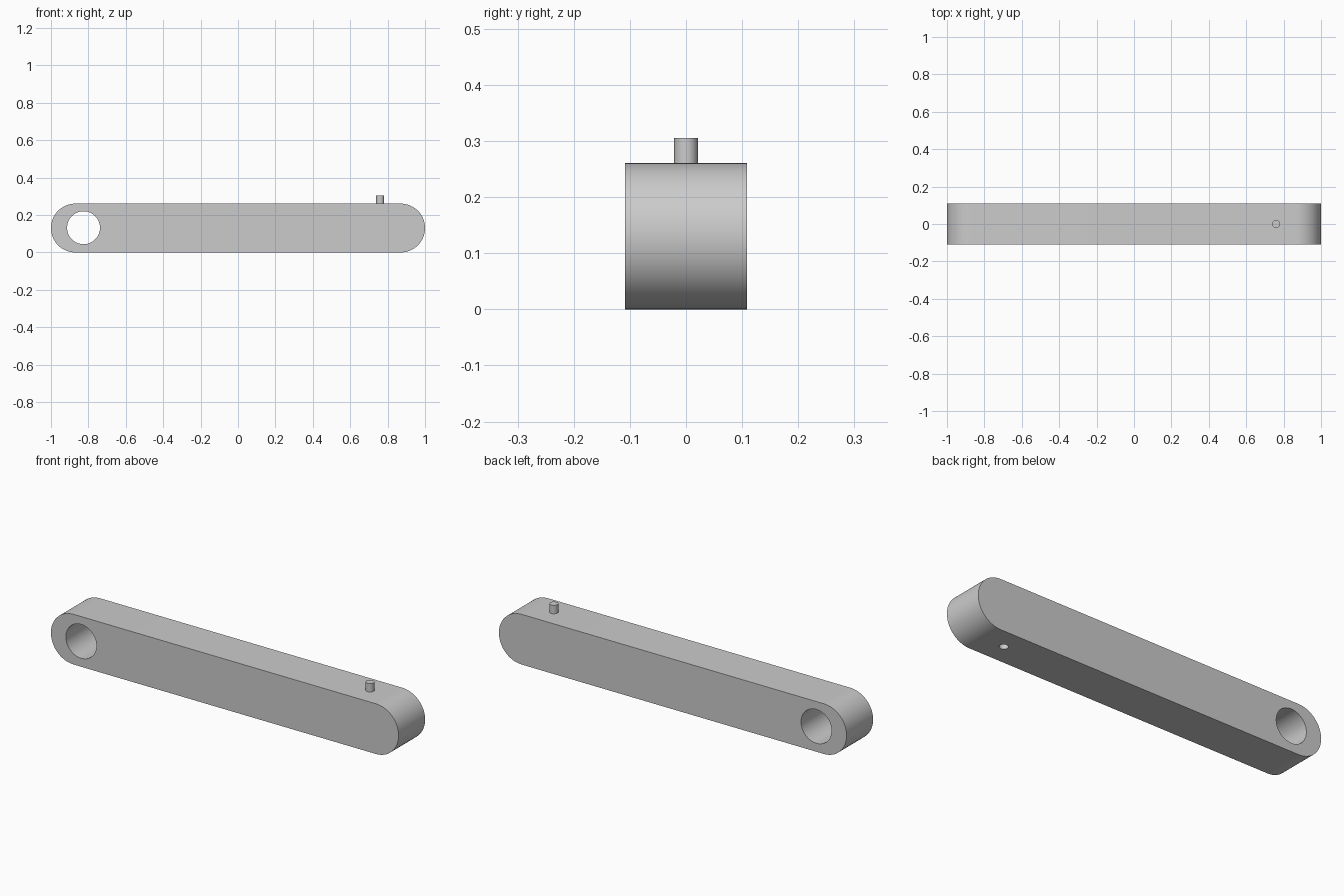
import bpy, bmesh, math

if "Cube" in bpy.data.objects:
    bpy.data.objects.remove(bpy.data.objects["Cube"])

HALF_DEPTH = 0.109
R = 0.1305            # rounded end radius, half the bar height
PEG_X, PEG_R = 0.76, 0.021

grey = bpy.data.materials.new("plain grey")
grey.diffuse_color = (0.6, 0.6, 0.6, 1)
grey.use_nodes = True
grey.node_tree.nodes["Principled BSDF"].inputs["Base Color"].default_value = grey.diffuse_color


def cylinder(name, radius, depth, location, rotation=(0, 0, 0), segments=64):
    bpy.ops.mesh.primitive_cylinder_add(vertices=segments, radius=radius, depth=depth,
                                        location=location, rotation=rotation)
    obj = bpy.context.object
    obj.name = name
    obj.data.materials.append(grey)
    return obj


def smooth(obj):
    bpy.ops.object.select_all(action='DESELECT')
    obj.select_set(True)
    bpy.context.view_layer.objects.active = obj
    bpy.ops.object.shade_smooth_by_angle(angle=math.radians(30))


# Bar: stadium profile extruded along y
bm = bmesh.new()
profile = []
for side in (1, -1):
    for i in range(41):
        a = -math.pi / 2 + math.pi * i / 40
        profile.append(bm.verts.new((side * (1 - R + R * math.cos(a)), -HALF_DEPTH,
                                     R + side * R * math.sin(a))))
face = bm.faces.new(profile)
extruded = bmesh.ops.extrude_face_region(bm, geom=[face])["geom"]
bmesh.ops.translate(bm, vec=(0, 2 * HALF_DEPTH, 0),
                    verts=[v for v in extruded if isinstance(v, bmesh.types.BMVert)])
bmesh.ops.recalc_face_normals(bm, faces=bm.faces)
mesh = bpy.data.meshes.new("bar")
bm.to_mesh(mesh)
bm.free()
mesh.materials.append(grey)
bar = bpy.data.objects.new("bar", mesh)
bpy.context.collection.objects.link(bar)

# Pivot hole through the left end, and a small socket under the peg
cutters = [
    cylinder("pivot_hole_cutter", 0.088, 0.4, (-0.826, 0, 0.132), (math.pi / 2, 0, 0)),
    cylinder("socket_cutter", PEG_R, 0.1, (PEG_X, 0, 0), segments=32),
]
for cutter in cutters:
    mod = bar.modifiers.new(cutter.name, 'BOOLEAN')
    mod.operation = 'DIFFERENCE'
    mod.solver = 'EXACT'
    mod.object = cutter
    bpy.ops.object.select_all(action='DESELECT')
    bar.select_set(True)
    bpy.context.view_layer.objects.active = bar
    bpy.ops.object.modifier_apply(modifier=mod.name)
    bpy.data.objects.remove(cutter, do_unlink=True)
smooth(bar)

# Peg standing on the top face
PEG_BOTTOM, PEG_TOP = 2 * R - 0.01, 0.305
peg = cylinder("peg", PEG_R, PEG_TOP - PEG_BOTTOM,
               (PEG_X, 0, (PEG_TOP + PEG_BOTTOM) / 2), segments=32)
smooth(peg)
